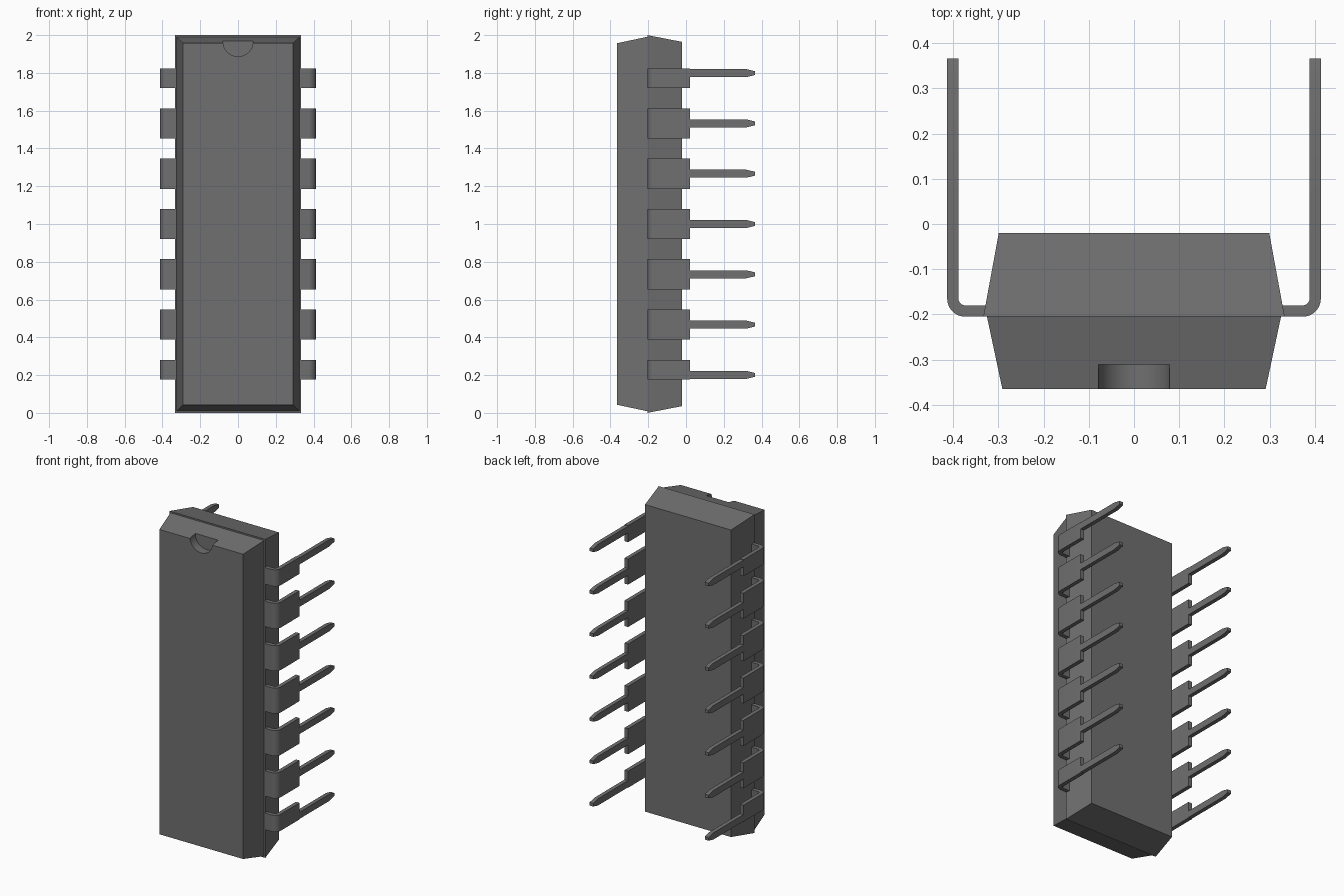
import bpy, bmesh, math

if "Cube" in bpy.data.objects:
    bpy.data.objects.remove(bpy.data.objects["Cube"])

# Dark grey finish shared by package and leads
dark = bpy.data.materials.new("dark_grey")
dark.diffuse_color = (0.16, 0.16, 0.16, 1.0)
dark.use_nodes = True
dark.node_tree.nodes["Principled BSDF"].inputs["Base Color"].default_value = dark.diffuse_color


def loft(name, rings):
    """Closed solid through a list of four-cornered rings."""
    bm = bmesh.new()
    loops = [[bm.verts.new(p) for p in ring] for ring in rings]
    for a, b in zip(loops, loops[1:]):
        for i in range(4):
            j = (i + 1) % 4
            bm.faces.new((a[i], a[j], b[j], b[i]))
    bm.faces.new(loops[0][::-1])
    bm.faces.new(loops[-1])
    bmesh.ops.recalc_face_normals(bm, faces=bm.faces)
    mesh = bpy.data.meshes.new(name)
    bm.to_mesh(mesh)
    bm.free()
    mesh.materials.append(dark)
    obj = bpy.data.objects.new(name, mesh)
    bpy.context.collection.objects.link(obj)
    return obj


def rect(y, hx, z0, z1):
    return [(-hx, y, z0), (hx, y, z0), (hx, y, z1), (-hx, y, z1)]


def smooth(obj):
    bpy.ops.object.select_all(action='DESELECT')
    obj.select_set(True)
    bpy.context.view_layer.objects.active = obj
    bpy.ops.object.shade_smooth_by_angle(angle=math.radians(30))


# Package halves, tapering away from the parting line
SEAM = -0.205
loft("body_back", [rect(SEAM, 0.333, 0.0, 2.0), rect(-0.02, 0.299, 0.036, 1.964)])
front = loft("body_front", [rect(-0.365, 0.291, 0.043, 1.957),
                            rect(SEAM, 0.325, 0.009, 1.991)])

# Orientation notch
bpy.ops.mesh.primitive_cylinder_add(vertices=48, radius=0.079, depth=0.11,
                                    location=(0, -0.366, 1.966),
                                    rotation=(math.pi / 2, 0, 0))
cutter = bpy.context.object
cutter.name = "notch_cutter"
cutter.data.materials.append(dark)
bpy.context.view_layer.objects.active = front
mod = front.modifiers.new("notch", 'BOOLEAN')
mod.object = cutter
mod.solver = 'EXACT'
bpy.ops.object.modifier_apply(modifier=mod.name)
bpy.data.objects.remove(cutter)
smooth(front)

# Lead path: outer and inner points of the bent strip
BX, BY, R_OUT, R_IN, SEGS = 0.373, -0.165, 0.04, 0.015, 8
bend = [((0.32, BY - R_OUT), (0.32, BY - R_IN))]
for i in range(SEGS + 1):
    a = -math.pi / 2 + i / SEGS * math.pi / 2
    c, s = math.cos(a), math.sin(a)
    bend.append(((BX + R_OUT * c, BY + R_OUT * s), (BX + R_IN * c, BY + R_IN * s)))


def straight(y):
    return (BX + R_OUT, y), (BX + R_IN, y)


def station(pair, z0, z1):
    (ox, oy), (ix, iy) = pair
    return [(ox, oy, z0), (ix, iy, z0), (ix, iy, z1), (ox, oy, z1)]


# Seven mirrored pairs of leads; end leads have half-width shoulders
SHOULDER = 0.02
for n in range(7):
    z = 1.0 + (n - 3) * 0.2663
    lo = z - (0.024 if n == 0 else 0.08)
    hi = z + (0.024 if n == 6 else 0.08)
    rings = [station(p, lo, hi) for p in bend + [straight(SHOULDER)]]
    rings += [station(straight(y), z - w, z + w)
              for y, w in ((SHOULDER, 0.021), (0.32, 0.021), (0.366, 0.01))]
    lead = loft(f"lead_pair_{n + 1}", rings)
    lead.modifiers.new("mirror", 'MIRROR').use_axis[0] = True
    smooth(lead)
